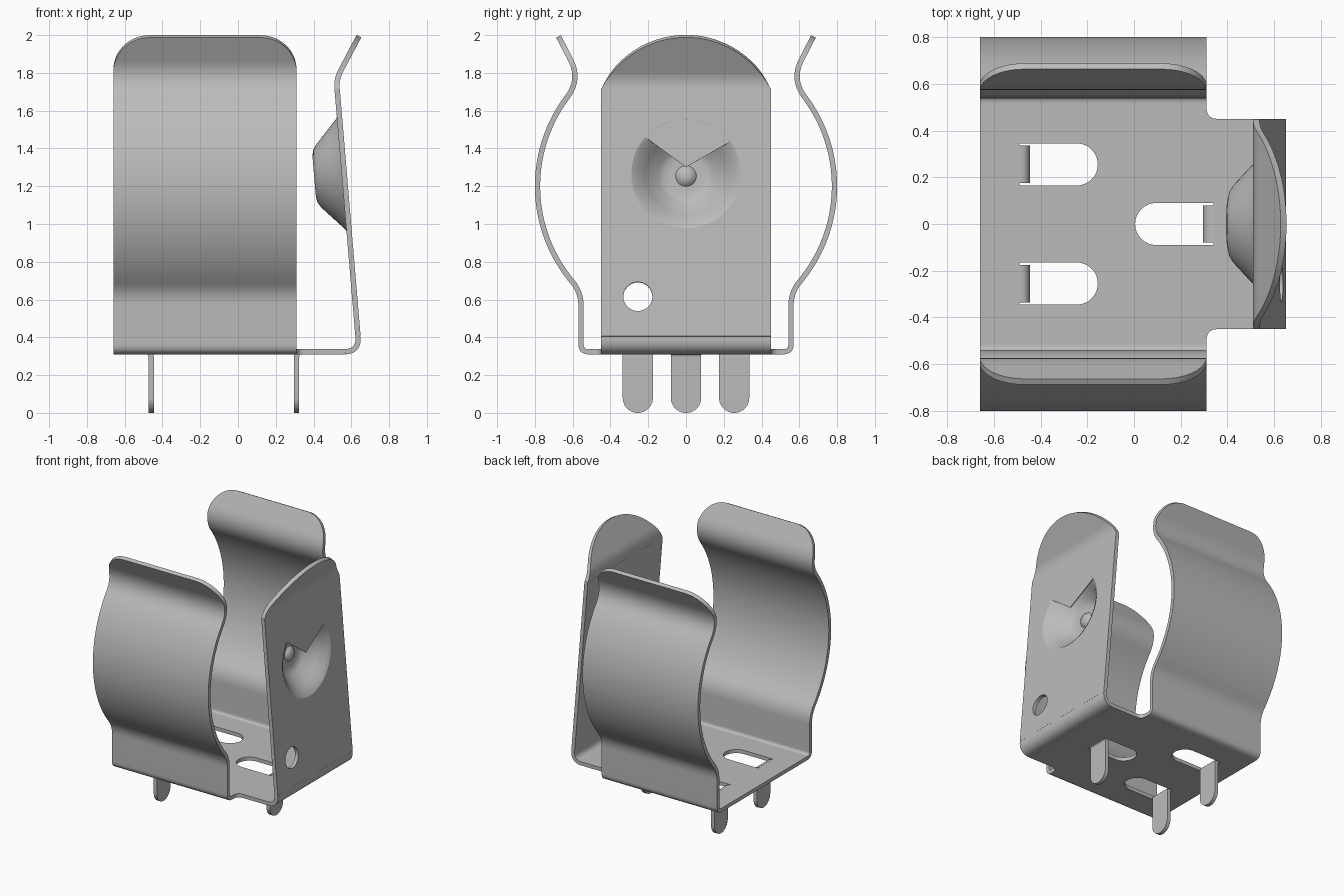
import bpy, bmesh, math
from mathutils import Vector, Matrix

T = 0.028        # sheet thickness
BASE_Z = 0.324   # middle of the base sheet

if "Cube" in bpy.data.objects:
    bpy.data.objects.remove(bpy.data.objects["Cube"], do_unlink=True)

steel = bpy.data.materials.new("grey_steel")
steel.use_nodes = True
colour = (0.5, 0.5, 0.5, 1)
steel.diffuse_color = colour
steel.node_tree.nodes["Principled BSDF"].inputs["Base Color"].default_value = colour


def finish(name, bm, matrix=Matrix()):
    bmesh.ops.remove_doubles(bm, verts=bm.verts, dist=0.0002)
    bmesh.ops.recalc_face_normals(bm, faces=bm.faces)
    bm.transform(matrix)
    mesh = bpy.data.meshes.new(name)
    bm.to_mesh(mesh)
    bm.free()
    mesh.materials.append(steel)
    mesh.shade_smooth()
    mesh.set_sharp_from_angle(angle=math.radians(32))
    obj = bpy.data.objects.new(name, mesh)
    bpy.context.collection.objects.link(obj)
    return obj


def bend(a, c, b, n=10):
    """Rounded corner from a to b around c."""
    a, b, c = Vector(a), Vector(b), Vector(c)
    return [a * (1 - t) ** 2 + c * 2 * t * (1 - t) + b * t * t
            for t in (i / n for i in range(n + 1))]


def ease(a, b, n=20):
    """Straight run with stations crowding towards b."""
    a, b = Vector(a), Vector(b)
    return [a.lerp(b, math.sin(math.pi / 2 * i / n)) for i in range(1, n + 1)]


def arc(cx, cy, r, a0, a1, n=32):
    return [Vector((cx + r * math.cos(a), cy + r * math.sin(a)))
            for a in (math.radians(a0 + (a1 - a0) * i / n) for i in range(n + 1))]


def strip(name, path, span, place):
    """Bent sheet: path is its side profile, span(height) its width range."""
    bm = bmesh.new()
    rings = []
    for i, p in enumerate(path):
        d = (path[min(i + 1, len(path) - 1)] - path[max(i - 1, 0)]).normalized()
        n = Vector((-d.y, d.x)) * T / 2
        lo, hi = span(p.y)
        rings.append([bm.verts.new(place(q, w)) for q, w in
                      ((p + n, lo), (p + n, hi), (p - n, hi), (p - n, lo))])
    for a, b in zip(rings, rings[1:]):
        for k in range(4):
            m = (k + 1) % 4
            bm.faces.new((a[k], a[m], b[m], b[k]))
    bm.faces.new(rings[0])
    bm.faces.new(rings[-1])
    return finish(name, bm)


def plate(name, outlines, matrix, thick=T):
    """Flat sheet from an outline followed by its holes."""
    cu = bpy.data.curves.new(name, 'CURVE')
    cu.dimensions = '2D'
    cu.fill_mode = 'BOTH'
    cu.extrude = thick / 2
    for pts in outlines:
        sp = cu.splines.new('POLY')
        sp.points.add(len(pts) - 1)
        for v, p in zip(sp.points, pts):
            v.co = (p[0], p[1], 0, 1)
        sp.use_cyclic_u = True
    tmp = bpy.data.objects.new(name + "_outline", cu)
    bpy.context.collection.objects.link(tmp)
    deps = bpy.context.evaluated_depsgraph_get()
    mesh = bpy.data.meshes.new_from_object(tmp.evaluated_get(deps))
    bm = bmesh.new()
    bm.from_mesh(mesh)
    bpy.data.objects.remove(tmp, do_unlink=True)
    bpy.data.curves.remove(cu)
    bpy.data.meshes.remove(mesh)
    return finish(name, bm, matrix)


def along_y(q, w):
    return Vector((q.x, w, q.y))


# Base sheet with three slots
X0, X1 = -0.66, 0.31
half = [(X0, 0.52), (X1, 0.52)] + bend((X1, 0.5), (X1, 0.452), (0.355, 0.45)) + [(0.565, 0.45)]
outline = half + [(x, -y) for x, y in reversed(half)]
tabs = (("front_left_tab", -0.49, 1, -0.255), ("back_left_tab", -0.49, 1, 0.255),
        ("middle_tab", 0.34, -1, 0.0))
slots = []
for _, x, s, y in tabs:
    shape = [(0, -0.09)] + arc(0.245, 0, 0.09, -90, 90, 24) + [(0, 0.09)]
    slots.append([(x + s * u, y + v) for u, v in shape])
plate("base", [outline] + slots, Matrix.Translation((0, 0, BASE_Z)))

# Solder tabs folded down out of the slots
for name, x, s, y in tabs:
    path = bend((x, BASE_Z), (x + s * 0.03, BASE_Z), (x + s * 0.03, BASE_Z - 0.03))
    path += ease((x + s * 0.03, 0.09), (x + s * 0.03, 0.0005))

    def tab_span(z, y=y):
        r = 0.08
        h = r if z > r else math.sqrt(r * r - (r - z) ** 2)
        return y - h, y + h
    strip(name, path, tab_span, along_y)

# Spring arms: fold, circular grip, neck and flared lip
R, CZ = 0.786, 1.2
grip = arc(0, CZ, R, -40, 37, 48)
tip = Vector((0.675, 1.993))
neck, neck_end = Vector((0.557, 1.768)), Vector((0.613, 1.873))
profile = bend((0.516, BASE_Z), (0.556, BASE_Z), (0.556, 0.364))
profile += bend((0.556, 0.568), (0.556, 0.64), grip[0]) + grip[1:-1]
profile += bend(grip[-1], neck, neck_end, 16) + ease(neck_end, tip)


def arm_span(z):
    u = min(max((z - 1.81) / (tip.y - 1.81), 0), 1)
    d = 0.19 * (1 - math.sqrt(1 - u * u))
    return X0 + d, X1 - d


for name, s in (("front_arm", -1), ("back_arm", 1)):
    strip(name, profile, arm_span, lambda q, w, s=s: Vector((w, s * q.x, q.y)))

# End wall: lower fold, tilted flat sheet, flared rounded top
SLOPE = -0.0844


def wall_point(z):
    return Vector((0.634 + SLOPE * (z - 0.42), z))


Z0, Z1, KINK = 0.405, 1.717, 1.767
strip("wall_fold", bend((0.565, BASE_Z), wall_point(BASE_Z), wall_point(Z0), 14),
      lambda z: (-0.45, 0.45), along_y)
lip_end = Vector((0.64, 1.994))
lip_start = wall_point(KINK).lerp(lip_end, 0.2)


def lip_span(z):
    h = min(0.45, math.sqrt(max(0.25 - (z - 1.4945) ** 2, 0.0001)))
    return -h, h


strip("wall_lip", bend(wall_point(Z1), wall_point(KINK), lip_start) + ease(lip_start, lip_end, 28),
      lip_span, along_y)

up = Vector((SLOPE, 0, 1)).normalized()
side = Vector((0, 1, 0))
out = side.cross(up)
DZ = 1.265
centre = Vector((wall_point(DZ).x, 0, DZ))
frame = Matrix((side, up, out)).transposed().to_4x4()
frame.translation = centre
k = 1 / up.z
lo, hi = (Z0 - DZ) * k, (Z1 - DZ) * k
plate("wall", [[(-0.45, lo), (0.45, lo), (0.45, hi), (-0.45, hi)],
               arc(0, 0, 0.29, 0, 352.5, 47),
               arc(-0.255, (0.615 - DZ) * k, 0.077, 0, 348.75, 31)], frame)

# Pressed contact dimple, revolved about the wall normal
section = [(0, -0.16), (0.11, -0.16), (0.14, -0.153), (0.165, -0.138), (0.235, -0.073),
           (0.29, -0.022), (0.305, -0.013), (0.29, 0.014), (0.262, 0), (0.215, -0.05),
           (0.145, -0.115), (0.12, -0.128), (0.09, -0.132), (0.055, -0.132),
           (0.04, -0.114), (0.02, -0.106), (0, -0.105)]
bm = bmesh.new()
vs = [bm.verts.new((r, 0, n)) for r, n in section]
es = [bm.edges.new(p) for p in zip(vs, vs[1:])]
bmesh.ops.spin(bm, geom=vs + es, axis=(0, 0, 1), cent=(0, 0, 0),
               angle=math.tau, steps=48, use_merge=True)
finish("contact_dimple", bm, frame)

# Flat wedge of skin across the top of the dimple
plate("dimple_cover", [[(0, 0.035)] + arc(0, 0, 0.291, 36, 138, 20)],
      frame @ Matrix.Translation((0, 0, 0.0105)), 0.006)
